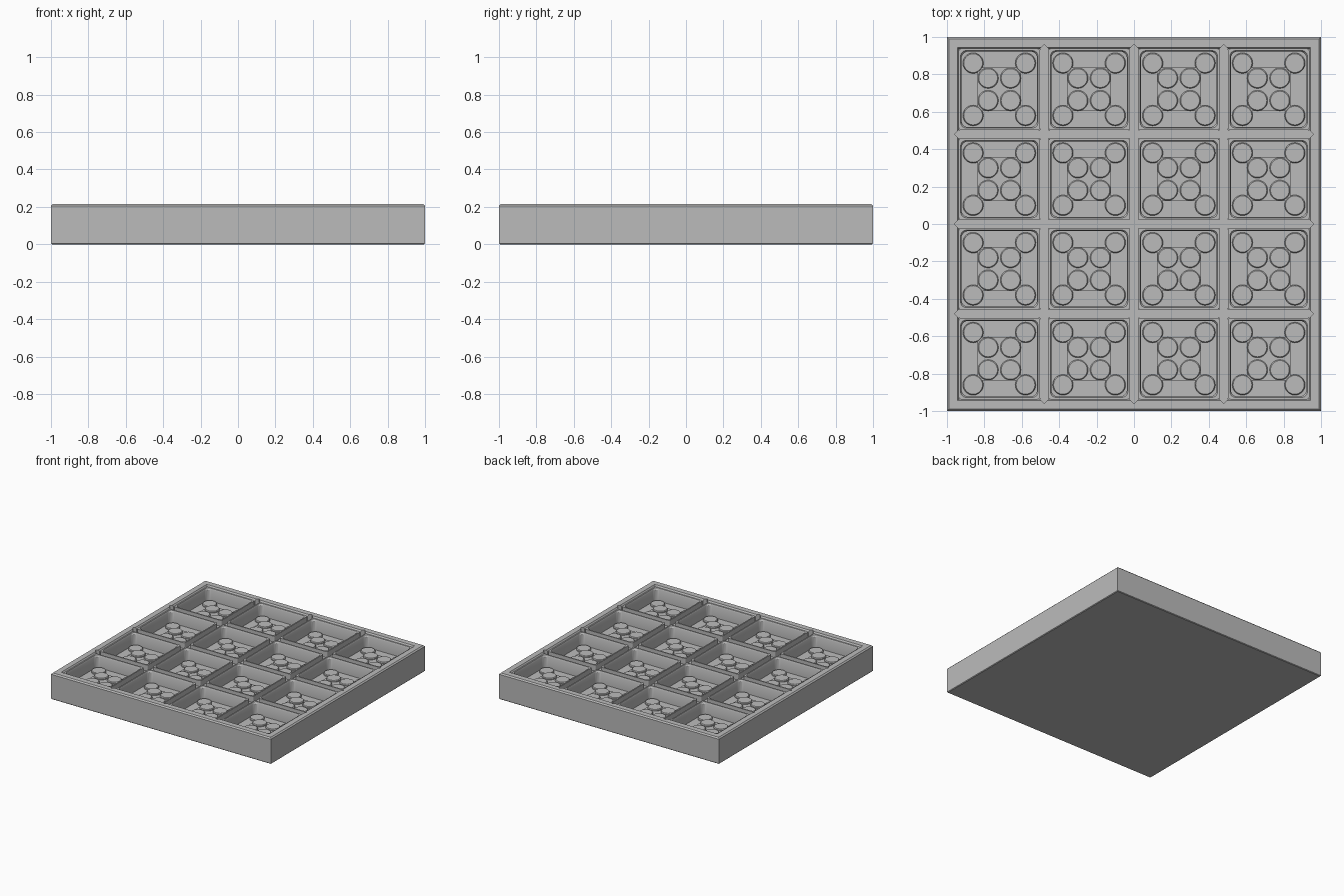
import bpy, bmesh, math
from mathutils import Vector

cube = bpy.data.objects.get("Cube")
if cube:
    bpy.data.objects.remove(cube, do_unlink=True)

# Material
grey = bpy.data.materials.new("plain grey")
grey.use_nodes = True
colour = (0.5, 0.5, 0.5, 1)
grey.diffuse_color = colour
grey.node_tree.nodes["Principled BSDF"].inputs["Base Color"].default_value = colour

PITCH = 0.48
CENTRES = [(i - 1.5) * PITCH for i in range(4)]
LINES = [-PITCH, 0, PITCH]


def finish(bm, name):
    bmesh.ops.recalc_face_normals(bm, faces=bm.faces[:])
    mesh = bpy.data.meshes.new(name)
    bm.to_mesh(mesh)
    bm.free()
    mesh.materials.append(grey)
    obj = bpy.data.objects.new(name, mesh)
    bpy.context.scene.collection.objects.link(obj)
    return obj


def rounded_square(half, radius, z, steps=6):
    points = []
    for q in range(4):
        corner = math.pi / 4 + q * math.pi / 2
        cx = math.copysign(half - radius, math.cos(corner))
        cy = math.copysign(half - radius, math.sin(corner))
        for s in range(steps + 1):
            a = q * math.pi / 2 + s / steps * math.pi / 2
            points.append((cx + radius * math.cos(a), cy + radius * math.sin(a), z))
    return points


def square(half, z):
    return [(-half, -half, z), (half, -half, z), (half, half, z), (-half, half, z)]


def circle(radius, z, sides=28):
    return [(radius * math.cos(2 * math.pi * i / sides),
             radius * math.sin(2 * math.pi * i / sides), z) for i in range(sides)]


def loft(bm, loops, centre=(0, 0), cap_first=True):
    """Bridge equal loops and cap the ends."""
    offset = Vector((centre[0], centre[1], 0))
    rings = [[bm.verts.new(Vector(p) + offset) for p in loop] for loop in loops]
    for a, b in zip(rings, rings[1:]):
        for i in range(len(a)):
            j = (i + 1) % len(a)
            bm.faces.new((a[i], a[j], b[j], b[i]))
    bm.faces.new(rings[-1])
    if cap_first:
        bm.faces.new(rings[0][::-1])


def pointed_bars(name, along_x, low, high):
    """Three bars with pointed ends, along one axis."""
    bm = bmesh.new()
    w, end, tip = 0.023, 0.937, 0.96
    outline = [(-tip, 0), (-end, -w), (end, -w), (tip, 0), (end, w), (-end, w)]
    for line in LINES:
        if along_x:
            loops = [[(u, v, z) for u, v in outline] for z in (low, high)]
            loft(bm, loops, (0, line))
        else:
            loops = [[(-v, u, z) for u, v in outline] for z in (low, high)]
            loft(bm, loops, (line, 0))
    return finish(bm, name)


# Outer tray: bevelled shell with a stepped inner rim
bm = bmesh.new()
loft(bm, [square(0.995, 0), square(1, 0.005), square(1, 0.205), square(0.99, 0.215),
          square(0.945, 0.215), square(0.935, 0.2), square(0.935, 0.09)])
tray = finish(bm, "outer_tray")

# Pointed notches in the rim
cutters = [pointed_bars("notch_cutter", flag, 0.155, 0.3) for flag in (True, False)]
for cutter in cutters:
    cutter.hide_render = True
    mod = tray.modifiers.new("notches", "BOOLEAN")
    mod.operation = "DIFFERENCE"
    mod.solver = "EXACT"
    mod.object = cutter
graph = bpy.context.evaluated_depsgraph_get()
cut_mesh = bpy.data.meshes.new_from_object(tray.evaluated_get(graph))
tray.modifiers.clear()
tray.data = cut_mesh
for cutter in cutters:
    bpy.data.objects.remove(cutter, do_unlink=True)

# Channel floors between the compartments
pointed_bars("cross_dividers", True, 0.085, 0.155)
pointed_bars("long_dividers", False, 0.085, 0.1549)

# Compartments, each with a centre pad and round studs
cells, pads, studs = bmesh.new(), bmesh.new(), bmesh.new()


def stud(x, y, low, high):
    loft(studs, [circle(0.055, low), circle(0.055, high - 0.006), circle(0.05, high)], (x, y))


for cx in CENTRES:
    for cy in CENTRES:
        at = (cx, cy)
        loft(cells, [rounded_square(0.217, 0.012, 0.088), rounded_square(0.217, 0.012, 0.203),
                     rounded_square(0.207, 0.03, 0.203), rounded_square(0.202, 0.035, 0.19),
                     rounded_square(0.202, 0.035, 0.1)], at)
        loft(pads, [rounded_square(0.117, 0.022, 0.095), rounded_square(0.117, 0.022, 0.112)], at)
        for sx in (-1, 1):
            for sy in (-1, 1):
                stud(cx + sx * 0.14, cy + sy * 0.14, 0.095, 0.115)
                stud(cx + sx * 0.06, cy + sy * 0.06, 0.105, 0.125)

smooth_parts = [finish(cells, "compartments"), finish(pads, "centre_pads"),
                finish(studs, "round_studs")]

# Smooth the curved walls, keep the edges sharp
for obj in bpy.context.selected_objects:
    obj.select_set(False)
for obj in smooth_parts:
    obj.select_set(True)
bpy.context.view_layer.objects.active = smooth_parts[0]
bpy.ops.object.shade_smooth_by_angle(angle=math.radians(30))
